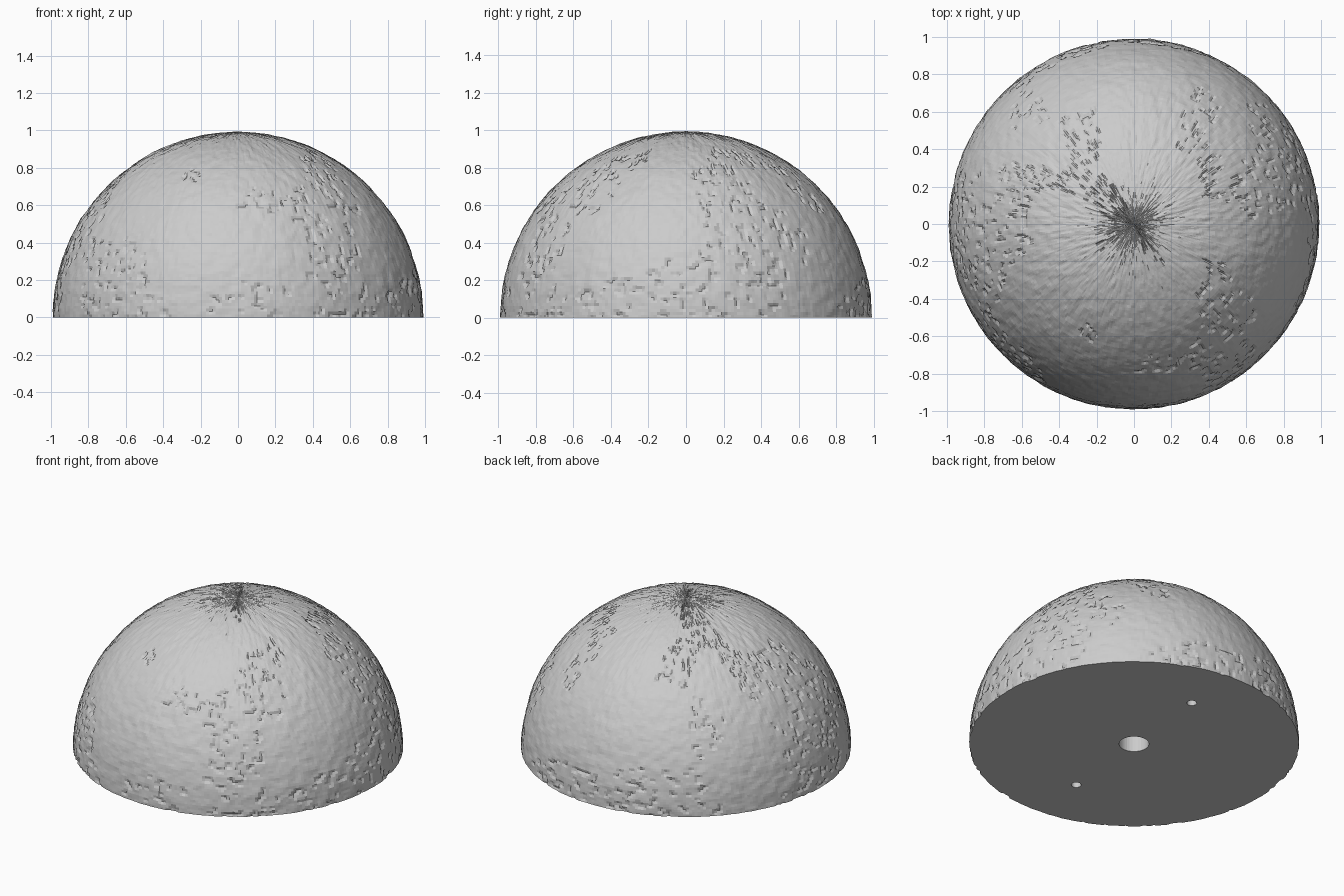
import bpy, bmesh
from math import sin, cos, pi, tau
from mathutils import Vector, noise

default = bpy.data.objects.get("Cube")
if default:
    bpy.data.objects.remove(default, do_unlink=True)

# Plain stone grey
grey = bpy.data.materials.new("stone_grey")
grey.use_nodes = True
colour = (0.6, 0.6, 0.6, 1)
grey.diffuse_color = colour
grey.node_tree.nodes["Principled BSDF"].inputs["Base Color"].default_value = colour

COLUMNS, ROWS, RADIUS = 360, 100, 0.99


def surface_radius(lon, lat):
    """Rough radius; the grain wraps round a cylinder, so it streaks at the pole."""
    p = Vector((cos(lon), sin(lon), lat))
    broad = noise.noise(p * 5) * 0.003
    grain = noise.noise(p * 17) * 0.004 + noise.noise(p * 38) * 0.002
    # Patches of sharp chips, most of them near the base
    patch = noise.noise(p * 2.5 + Vector((3, 7, 1))) + 0.25 * cos(lat) ** 4
    chip = noise.noise(p * 24 + Vector((9, 2, 5)))
    step = 0.008 if patch > 0.2 and chip > 0.28 else 0
    return RADIUS + broad + grain - step


# Rough dome with a flat underside
bm = bmesh.new()
rings = []
for row in range(ROWS):
    lat = row / ROWS * pi / 2
    ring = []
    for col in range(COLUMNS):
        lon = col / COLUMNS * tau
        r = surface_radius(lon, lat)
        ring.append(bm.verts.new((r * cos(lat) * cos(lon), r * cos(lat) * sin(lon), r * sin(lat))))
    rings.append(ring)
pole = bm.verts.new((0, 0, RADIUS + 0.005))
for col in range(COLUMNS):
    nxt = (col + 1) % COLUMNS
    for low, high in zip(rings, rings[1:]):
        bm.faces.new((low[col], low[nxt], high[nxt], high[col]))
    bm.faces.new((rings[-1][col], rings[-1][nxt], pole))
bm.faces.new(rings[0][::-1])
mesh = bpy.data.meshes.new("rough_dome")
bm.to_mesh(mesh)
bm.free()
mesh.materials.append(grey)
dome = bpy.data.objects.new("rough_dome", mesh)
bpy.context.collection.objects.link(dome)


def drill(name, x, y, radius, depth):
    """Bore a blind round hole up into the underside."""
    bpy.ops.mesh.primitive_cylinder_add(vertices=32, radius=radius, depth=depth * 2, location=(x, y, 0))
    cutter = bpy.context.object
    cutter.name = name
    cutter.hide_render = True
    cutter.data.materials.append(grey)
    cut = dome.modifiers.new(name, "BOOLEAN")
    cut.operation = "DIFFERENCE"
    cut.solver = "EXACT"
    cut.object = cutter
    bpy.context.view_layer.objects.active = dome
    bpy.ops.object.modifier_apply(modifier=cut.name)
    bpy.data.objects.remove(cutter, do_unlink=True)


# Central socket and two peg holes
drill("centre_socket", 0, 0, 0.09, 0.3)
for side in (-1, 1):
    drill("peg_hole", 0.05 * side, 0.6 * side, 0.03, 0.2)
